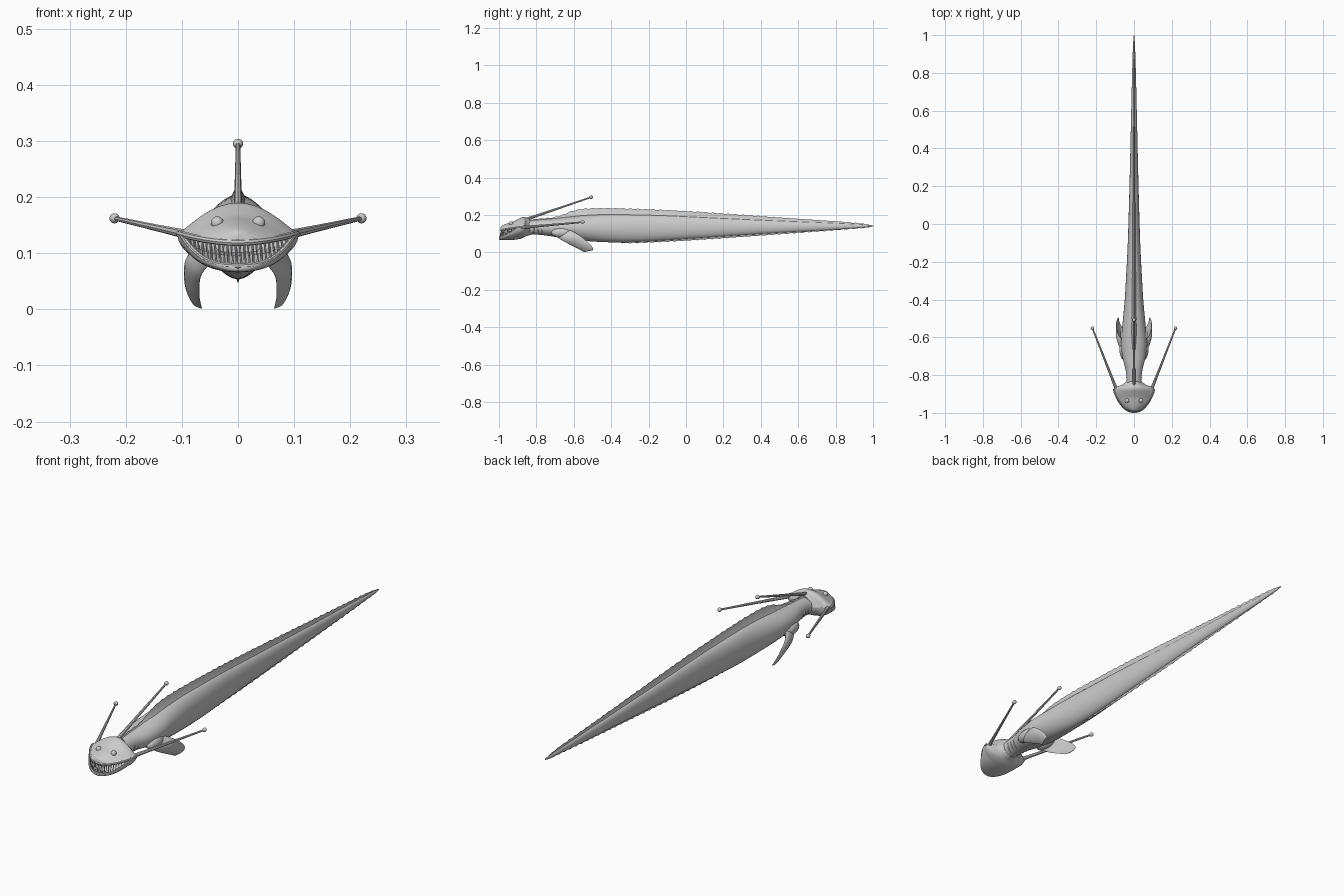
import bpy, bmesh, math
from mathutils import Vector, Matrix

cube = bpy.data.objects.get("Cube")
if cube:
    bpy.data.objects.remove(cube, do_unlink=True)

skin = bpy.data.materials.new("grey_skin")
skin.use_nodes = True
GREY = (0.6, 0.6, 0.6, 1)
skin.diffuse_color = GREY
skin.node_tree.nodes["Principled BSDF"].inputs["Base Color"].default_value = GREY


def finish(ob, angle=40):
    bpy.ops.object.select_all(action='DESELECT')
    ob.select_set(True)
    bpy.context.view_layer.objects.active = ob
    if ob.type == 'CURVE':
        bpy.ops.object.convert(target='MESH')
        ob = bpy.context.view_layer.objects.active
    ob.data.materials.clear()
    ob.data.materials.append(skin)
    bpy.ops.object.shade_smooth_by_angle(angle=math.radians(angle))
    return ob


def from_bmesh(name, bm, angle=40):
    bmesh.ops.recalc_face_normals(bm, faces=bm.faces)
    me = bpy.data.meshes.new(name)
    bm.to_mesh(me)
    bm.free()
    ob = bpy.data.objects.new(name, me)
    bpy.context.collection.objects.link(ob)
    return finish(ob, angle)


def loft(name, rings, angle=40):
    bm = bmesh.new()
    loops = [[bm.verts.new(p) for p in ring] for ring in rings]
    n = len(loops[0])
    for a, b in zip(loops, loops[1:]):
        for i in range(n):
            bm.faces.new((a[i], a[(i + 1) % n], b[(i + 1) % n], b[i]))
    bm.faces.new(loops[0])
    bm.faces.new(loops[-1][::-1])
    return from_bmesh(name, bm, angle)


def smooth_rows(rows, per):
    """Catmull-Rom resampling of a table of rows."""
    out = []
    for i in range(len(rows) - 1):
        p = [rows[max(i - 1, 0)], rows[i], rows[i + 1], rows[min(i + 2, len(rows) - 1)]]
        for k in range(per):
            t = k / per
            out.append([b + t / 2 * (c - a + t * (2 * a - 5 * b + 4 * c - d + t * (3 * (b - c) + d - a)))
                        for a, b, c, d in zip(*p)])
    return out + [list(rows[-1])]


def lookup(rows, key, col, by=0):
    for a, b in zip(rows, rows[1:]):
        if a[by] <= key <= b[by] and b[by] > a[by]:
            return a[col] + (b[col] - a[col]) * (key - a[by]) / (b[by] - a[by])
    return rows[0][col] if key < rows[0][by] else rows[-1][col]


def tube(name, points, radii):
    cu = bpy.data.curves.new(name, 'CURVE')
    cu.dimensions = '3D'
    cu.bevel_depth = 1
    cu.bevel_resolution = 2
    cu.use_fill_caps = True
    sp = cu.splines.new('POLY')
    sp.points.add(len(points) - 1)
    for pt, co, r in zip(sp.points, points, radii):
        pt.co = (*co, 1)
        pt.radius = r
    ob = bpy.data.objects.new(name, cu)
    bpy.context.collection.objects.link(ob)
    return finish(ob)


def ball(name, centre, scale):
    bm = bmesh.new()
    bmesh.ops.create_uvsphere(bm, u_segments=16, v_segments=10, radius=1,
                              matrix=Matrix.Translation(centre) @ Matrix.Diagonal((*scale, 1)))
    return from_bmesh(name, bm)


# Body: y, half width, top, bottom
body = smooth_rows([
    (-.87, .045, .165, .09), (-.82, .040, .172, .095), (-.77, .045, .176, .093),
    (-.70, .062, .182, .083), (-.62, .068, .192, .071), (-.52, .06, .201, .06),
    (-.4, .049, .205, .054), (-.28, .042, .203, .055), (-.1, .033, .198, .065),
    (.2, .024, .183, .085), (.5, .017, .169, .105), (.8, .010, .156, .122),
    (.95, .005, .148, .134), (1, .001, .143, .14)], 6)
SEG = 28
loft("body", [[(w * math.cos(a), y, (top + bot) / 2 + (top - bot) / 2 * math.sin(a))
               for a in (2 * math.pi * i / SEG for i in range(SEG))]
              for y, w, top, bot in body])


# Ridge fins with a scalloped edge
def ridge(name, table, col, sign):
    edge = smooth_rows(table, 6)
    rings = []
    start, steps = table[0][0], int((1 - table[0][0]) / .01)
    for i in range(steps + 1):
        y = start + (1 - start) * i / steps
        b = .3 * lookup(body, y, 1)
        root = lookup(body, y, col) - sign * b * .7
        tip = lookup(edge, y, 1)
        tip -= sign * .004 * abs(math.cos(math.pi * i / 4)) * min(1, (1 - y) * 8)
        mid = root + (tip - root) * .5
        rings.append([(b, y, root), (b * .3, y, mid), (.0005, y, tip),
                      (-.0005, y, tip), (-b * .3, y, mid), (-b, y, root)])
    loft(name, rings, 50)


ridge("dorsal_fin", [(-.84, .180), (-.72, .188), (-.66, .203), (-.6, .226), (-.5, .238), (-.3, .236),
                     (0, .223), (.3, .203), (.6, .182), (.85, .165), (.95, .154), (1, .143)], 2, 1)
ridge("ventral_fin", [(-.4, .056), (-.3, .048), (0, .061), (.4, .088), (.8, .117),
                      (.95, .130), (1, .139)], 3, -1)

# Head: y, half width, crown, chin
head = []
for y, w, top, bot in smooth_rows([
        (-1, .006, .133, .070), (-.995, .030, .140, .067), (-.98, .053, .148, .066),
        (-.955, .075, .157, .066), (-.925, .093, .166, .067), (-.9, .104, .178, .070),
        (-.88, .108, .188, .075), (-.865, .100, .190, .082), (-.852, .065, .186, .088),
        (-.835, .042, .178, .093)], 4):
    q = min(1, w / .104) if y <= -.88 else 1
    head.append((y, w, top, bot, .119 + .015 * q ** 2, .077 + .057 * q ** 3))


def set_back(y):
    return y + .055 * max(0, -y - .85)


ARC = [math.pi * i / 20 for i in range(21)]
upper, lower = [], []
for y, w, top, bot, lip_u, lip_l in head:
    yu = set_back(y)
    upper.append([(w * math.cos(a), yu, lip_u + (top - lip_u) * math.sin(a) ** 2.3) for a in ARC] +
                 [(-w * .94 * math.cos(a), yu, lip_u - .003 + .008 * math.sin(a)) for a in ARC])
    lower.append([(w * math.cos(a), y, lip_l - (lip_l - bot) * math.sin(a)) for a in ARC] +
                 [(-w * .92 * math.cos(a), y, lip_l - .6 * (lip_l - bot) * math.sin(a)) for a in ARC])
loft("upper_head", upper)
loft("lower_jaw", lower)

# Lips along both jaw edges
front = [r for r in head if r[0] <= -.879]
for name, col, r, back in (("upper_lip", 4, .006, set_back), ("lower_lip", 5, .005, lambda y: y)):
    side = [(w[1] - .003, back(w[0]) + .004, w[col]) for w in front]
    path = [(-x, y, z) for x, y, z in side[::-1]] + side
    tube(name, path, [r] * len(path))

# Needle teeth
for name, col, sign, back in (("upper_teeth", 4, -1, set_back), ("lower_teeth", 5, 1, lambda y: y)):
    bm = bmesh.new()
    count = 24
    for i in range(count):
        x = -.088 + .176 * (i + (.25 if sign > 0 else -.05)) / (count - 1)
        w = max(abs(x), .008)
        y = back(lookup(front, w, 0, 1)) + .006
        z = lookup(front, w, col, 1)
        gap = lookup(front, w, 4, 1) - lookup(front, w, 5, 1)
        length = gap * (.7 if i % 2 else .5) + .005
        spin = Matrix.Rotation(math.pi if sign < 0 else 0, 4, 'X')
        bmesh.ops.create_cone(bm, cap_ends=True, segments=6, radius1=.0032, radius2=.0003, depth=length,
                              matrix=Matrix.Translation((x * .97, y, z + sign * length / 2)) @ spin)
    from_bmesh(name, bm)


# Stalks ending in a small bulb
def stalk(name, base, tip):
    base, tip = Vector(base), Vector(tip)
    steps = [i / 6 for i in range(7)]
    tube(name, [base.lerp(tip, t) for t in steps], [.0085 - .0045 * t ** .7 for t in steps])
    ball(name + "_bulb", tip, (.009, .010, .009))


stalk("crown_stalk", (0, -.87, .172), (0, -.508, .295))

# Paired parts
FIN = smooth_rows([  # leading x y z, trailing x y z, thickness
    (.045, -.70, .088, .050, -.63, .125, .012), (.066, -.655, .060, .086, -.58, .098, .008),
    (.069, -.60, .031, .093, -.53, .060, .005), (.067, -.565, .013, .088, -.502, .030, .003),
    (.064, -.545, .001, .079, -.495, .013, .001)], 5)
for label, s in (("left", 1), ("right", -1)):
    stalk(label + "_stalk", (s * .095, -.87, .134), (s * .22, -.552, .162))
    ball(label + "_eye", (s * .037, -.935, .154), (.0115, .0115, .0115))
    ball(label + "_shoulder", (s * .052, -.665, .106), (.025, .055, .027))

    # Pectoral fin: cambered blade
    rings = []
    for lx, ly, lz, tx, ty, tz, th in FIN:
        a, b = Vector((lx, ly, lz)), Vector((tx, ty, tz))
        ring = []
        for i in range(14):
            ang = 2 * math.pi * i / 14
            p = a.lerp(b, .5 - .5 * math.cos(ang))
            p.x += th * math.sin(ang) + .006 * math.sin(ang) ** 2
            ring.append((s * p.x, p.y, p.z))
        rings.append(ring)
    loft(label + "_pectoral_fin", rings, 60)

    # Gill ridges on the neck
    for k in range(3):
        y = -.82 + .022 * k
        w, top, bot = (lookup(body, y, c) for c in (1, 2, 3))
        arc = [math.radians(-65 + 10 * j) for j in range(8)]
        tube(f"{label}_gill_{k + 1}",
             [(s * w * math.cos(a), y + .008 * math.cos(a), (top + bot) / 2 + (top - bot) / 2 * math.sin(a))
              for a in arc], [.0005 + .003 * math.sin(math.pi * j / 7) for j in range(8)])
